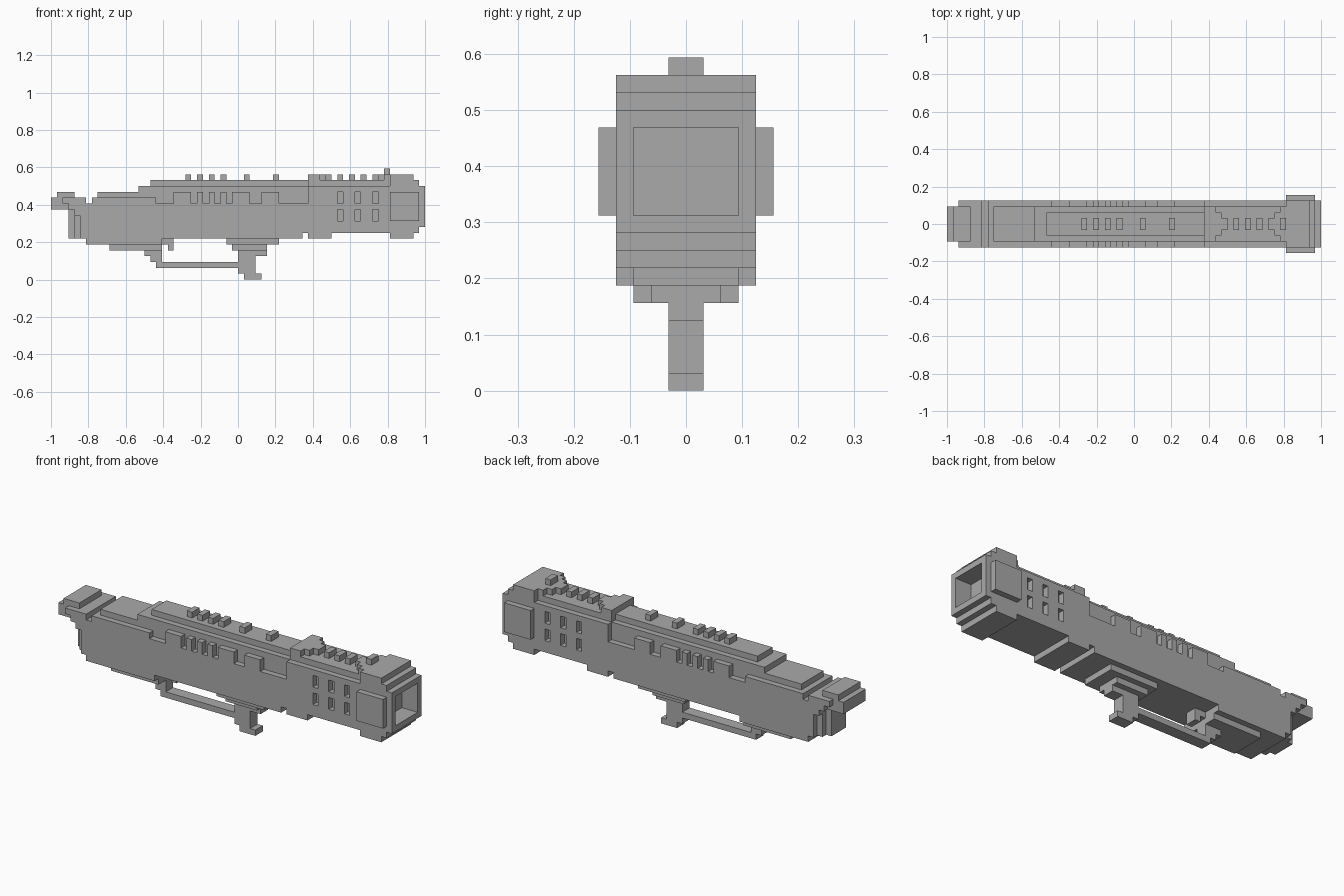
import bpy, bmesh

U = 1 / 32  # one block

cube = bpy.data.objects.get("Cube")
if cube:
    bpy.data.objects.remove(cube, do_unlink=True)

grey = bpy.data.materials.new("plain grey")
grey.use_nodes = True
grey.diffuse_color = (0.4, 0.4, 0.4, 1)
grey.node_tree.nodes["Principled BSDF"].inputs["Base Color"].default_value = (0.4, 0.4, 0.4, 1)


def finish(name, bm):
    bmesh.ops.recalc_face_normals(bm, faces=bm.faces)
    mesh = bpy.data.meshes.new(name)
    bm.to_mesh(mesh)
    bm.free()
    mesh.materials.append(grey)
    obj = bpy.data.objects.new(name, mesh)
    bpy.context.collection.objects.link(obj)
    return obj


def boxes(name, items):
    """Boxes given in blocks as x0, x1, y0, y1, z0, z1."""
    bm = bmesh.new()
    for x0, x1, y0, y1, z0, z1 in items:
        verts = bmesh.ops.create_cube(bm, size=1)["verts"]
        for v in verts:
            v.co = ((x1 if v.co.x > 0 else x0) * U,
                    (y1 if v.co.y > 0 else y0) * U,
                    (z1 if v.co.z > 0 else z0) * U)
    return finish(name, bm)


def centred(name, items):
    """Boxes symmetric in y, given as x0, x1, half width, z0, z1."""
    return boxes(name, [(a, b, -w, w, c, d) for a, b, w, c, d in items])


def stairs(steps, end):
    """Turn (start x, height) steps into a stepped line."""
    stops = [x for x, _ in steps[1:]] + [end]
    return [p for (x, z), stop in zip(steps, stops) for p in ((x, z), (stop, z))]


def stepped(name, top, bottom, end, half):
    outline = stairs(top, end) + stairs(bottom, end)[::-1]
    bm = bmesh.new()
    face = bm.faces.new([bm.verts.new((x * U, -half * U, z * U)) for x, z in outline])
    out = bmesh.ops.extrude_face_region(bm, geom=[face])["geom"]
    moved = [v for v in out if isinstance(v, bmesh.types.BMVert)]
    bmesh.ops.translate(bm, verts=moved, vec=(0, 2 * half * U, 0))
    return finish(name, bm)


# Outer shell with notches along its upper edge
top = [(-30, 14), (-26, 13), (-25, 14), (-14, 13), (-11, 15)]
for x in range(-8, 0, 2):
    top += [(x, 13), (x + 1, 15)]
top += [(2, 13), (4, 15), (7, 13), (12, 16), (26, 18), (30, 17), (31, 16)]
bottom = [(-30, 13), (-29, 12), (-28, 11), (-27, 7), (-26, 6), (-13, 7),
          (11, 8), (12, 7), (16, 8), (26, 7), (30, 8), (31, 9)]
shell = stepped("outer_shell", top, bottom, 32, 4)

# Cut the end opening and the side windows
cuts = [(29, 33, -3, 3, 10, 15)]
for x in (17, 20, 23):
    for z0, z1 in ((10, 12), (13, 15)):
        cuts += [(x, x + 1, 3, 5, z0, z1), (x, x + 1, -5, -3, z0, z1)]
cutter = boxes("opening_cutter", cuts)
cutter.hide_render = True
mod = shell.modifiers.new("openings", "BOOLEAN")
mod.operation = "DIFFERENCE"
mod.solver = "EXACT"
mod.object = cutter
bpy.context.view_layer.update()
shell.data = bpy.data.meshes.new_from_object(
    shell.evaluated_get(bpy.context.evaluated_depsgraph_get()))
shell.modifiers.clear()
bpy.data.objects.remove(cutter, do_unlink=True)

# Narrower core with the rear overhang and raised top
stepped("inner_core",
        [(-32, 14), (-31, 15), (-28, 14), (-26, 13), (-25, 14), (-24, 15),
         (-17, 16), (12, 17)],
        [(-32, 12), (-28, 7), (11, 9)], 26, 3)
centred("rear_spine", [(-29, -28, 2, 7, 12)])
centred("top_deck", [(-15, 12, 2, 16, 17)])

# Small studs along the top
centred("top_studs", [(x, x + 1, 1, 17, 18)
                      for x in (-9, -7, -5, -3, 1, 6, 17, 19, 21)])

# Pointed raised plates and front sight
centred("middle_plate", [(12, 14, 3, 17, 18), (14, 15, 2, 17, 18), (15, 16, 1, 17, 18)])
centred("front_plate", [(25, 26, 3, 17, 18), (24, 25, 2, 17, 18), (23, 24, 1, 17, 18)])
centred("front_sight", [(25, 26, 1, 18, 19)])

# Side panels at the front
boxes("side_panels", [(26, 31, 4, 5, 10, 15), (26, 31, -5, -4, 10, 15)])

# Underside mounts, hook and guard
centred("rear_mount", [(-22, -13, 3, 5, 6)])
centred("front_mount", [(-2, 7, 3, 6, 7), (-1, 5, 2, 5, 6)])
centred("hook", [(-13, -11, 1, 6, 7), (-12, -11, 1, 5, 6)])
centred("guard", [(-16, -13, 1, 4, 5), (-15, -13, 1, 3, 4), (-14, 0, 1, 2, 3),
                  (0, 5, 1, 4, 5), (0, 3, 1, 1, 4), (1, 4, 1, 0, 1)])
